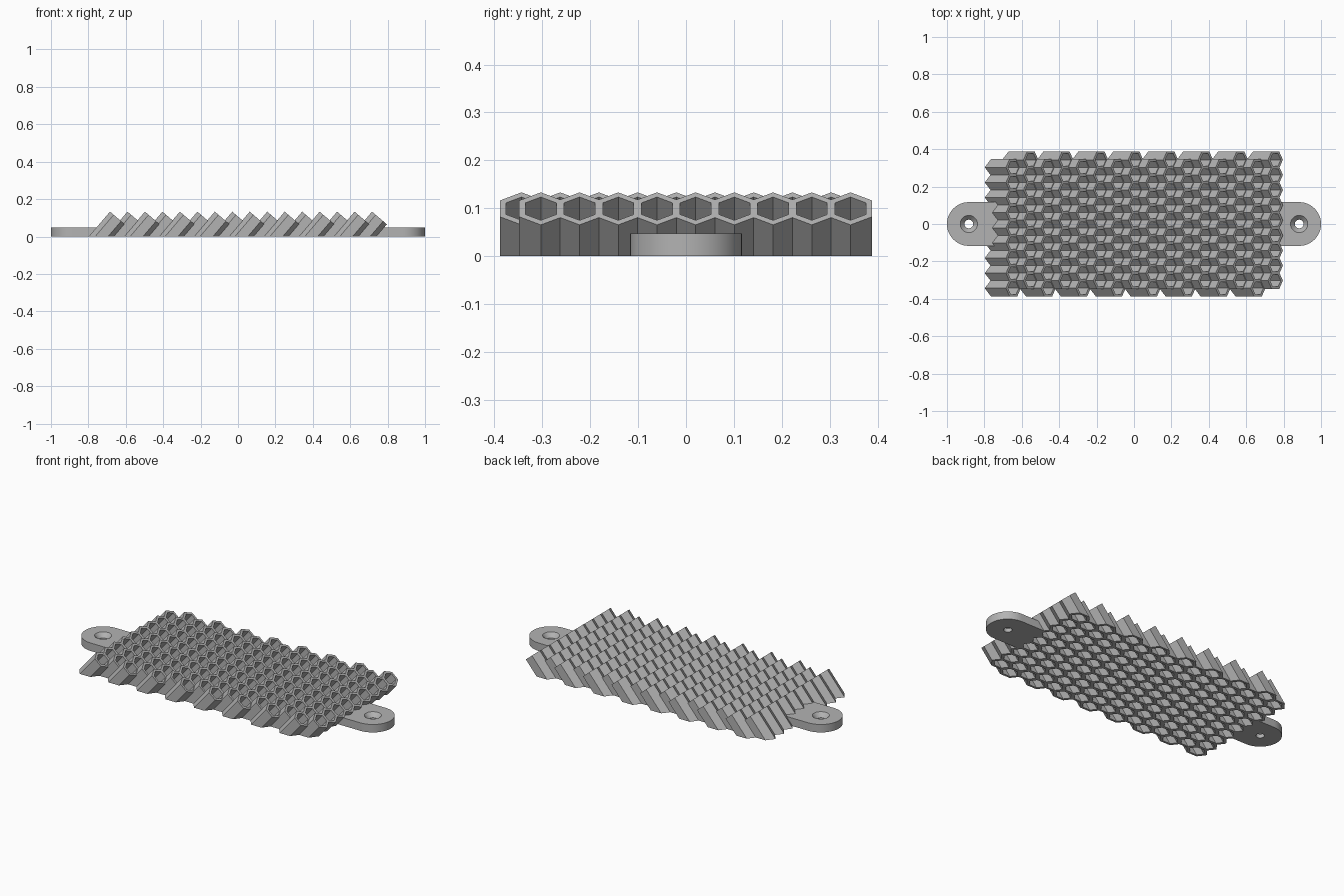
import bpy, bmesh, math
from mathutils import Vector

if "Cube" in bpy.data.objects:
    bpy.data.objects.remove(bpy.data.objects["Cube"])

ELEV = math.radians(49.5)                  # lean of the tubes toward +x
AXIS = Vector((math.cos(ELEV), 0, math.sin(ELEV)))
UP = Vector((-math.sin(ELEV), 0, math.cos(ELEV)))
R_OUT, R_IN = 0.0522, 0.0372               # hexagon corner radii
ROWS, COLS = 16, 9
PITCH_X, PITCH_Y = 0.0934, 0.0808
TOP_Z = 0.133 - R_OUT * UP.z               # height of mouth centres
FIRST_X = -0.798 + R_OUT / math.sin(ELEV)  # first row centre on the ground

grey = bpy.data.materials.new("grey")
grey.diffuse_color = (0.45, 0.45, 0.45, 1)
grey.use_nodes = True
grey.node_tree.nodes["Principled BSDF"].inputs["Base Color"].default_value = grey.diffuse_color


def make(name, bm):
    bmesh.ops.recalc_face_normals(bm, faces=bm.faces)
    me = bpy.data.meshes.new(name)
    bm.to_mesh(me)
    bm.free()
    me.materials.append(grey)
    ob = bpy.data.objects.new(name, me)
    bpy.context.collection.objects.link(ob)
    return ob


def centre(row, col):
    side = -1 if row % 2 == 0 else 1
    y = (col - (COLS - 1) / 2) * PITCH_Y + side * PITCH_Y / 4
    return Vector((FIRST_X + row * PITCH_X, y, 0))


def hexagon(bm, c, r, z, square):
    """Hexagon ring on a leaning axis; square to the axis, or cut level at z."""
    mid = c + AXIS * (z / AXIS.z)
    ring = []
    for k in range(6):
        a = math.radians(90 + 60 * k)
        p = mid + UP * (r * math.sin(a)) + Vector((0, r * math.cos(a), 0))
        if not square:
            p += AXIS * ((z - p.z) / AXIS.z)
        ring.append(bm.verts.new(p))
    return ring


def bridge(bm, a, b):
    n = len(a)
    for k in range(n):
        bm.faces.new((a[k], a[(k + 1) % n], b[(k + 1) % n], b[k]))


# Leaning honeycomb tubes, level at the base and square at the mouth
bm = bmesh.new()
for row in range(ROWS):
    for col in range(COLS):
        c = centre(row, col)
        rings = [hexagon(bm, c, R_OUT, 0, False), hexagon(bm, c, R_OUT, TOP_Z, True),
                 hexagon(bm, c, R_IN, TOP_Z, True), hexagon(bm, c, R_IN, 0, False)]
        for i in range(4):
            bridge(bm, rings[i], rings[(i + 1) % 4])
make("honeycomb_tubes", bm)

# Hidden cutter that keeps the tube bores clear of the tabs
bm = bmesh.new()
for row in (0, ROWS - 1):
    for col in range(COLS):
        c = centre(row, col)
        low = hexagon(bm, c, R_IN + 0.002, -0.05, False)
        high = hexagon(bm, c, R_IN + 0.002, 0.09, False)
        bridge(bm, low, high)
        bm.faces.new(low)
        bm.faces.new(high)
cutter = make("bore_cutter", bm)
cutter.hide_render = True
cutter.hide_viewport = True

# Rounded mounting tabs with countersunk screw holes
TAB_X, TAB_R, TAB_H, TAB_END = 0.883, 0.117, 0.047, 0.70
SEG = 48


def tab_outline(x):
    pts = [(TAB_X + TAB_R * math.cos(a), TAB_R * math.sin(a))
           for a in (math.pi * (k / (SEG // 2) - 0.5) for k in range(SEG // 2 + 1))]
    return pts + [(TAB_END, TAB_R), (TAB_END, -TAB_R)]


for name, s in (("left_tab", -1), ("right_tab", 1)):
    bm = bmesh.new()
    outline = tab_outline(s)

    def ring(pts, z):
        return [bm.verts.new((s * x, y, z)) for x, y in pts]

    def circle(r, z):
        return ring([(TAB_X + r * math.cos(2 * math.pi * k / SEG),
                      r * math.sin(2 * math.pi * k / SEG)) for k in range(SEG)], z)

    low, high = ring(outline, 0), ring(outline, TAB_H)
    holes = [circle(0.023, 0), circle(0.023, 0.022), circle(0.046, TAB_H)]
    bridge(bm, low, high)
    bridge(bm, holes[0], holes[1])
    bridge(bm, holes[1], holes[2])
    for outer, inner in ((low, holes[0]), (high, holes[2])):
        edges = [bm.edges.get((r[k], r[(k + 1) % len(r)]))
                 for r in (outer, inner) for k in range(len(r))]
        bmesh.ops.triangle_fill(bm, edges=edges, use_beauty=True)
    tab = make(name, bm)
    cut = tab.modifiers.new("clear_bores", 'BOOLEAN')
    cut.operation = 'DIFFERENCE'
    cut.solver = 'EXACT'
    cut.object = cutter
    bpy.ops.object.select_all(action='DESELECT')
    tab.select_set(True)
    bpy.context.view_layer.objects.active = tab
    bpy.ops.object.modifier_apply(modifier=cut.name)
    bpy.ops.object.shade_smooth_by_angle(angle=math.radians(30))
